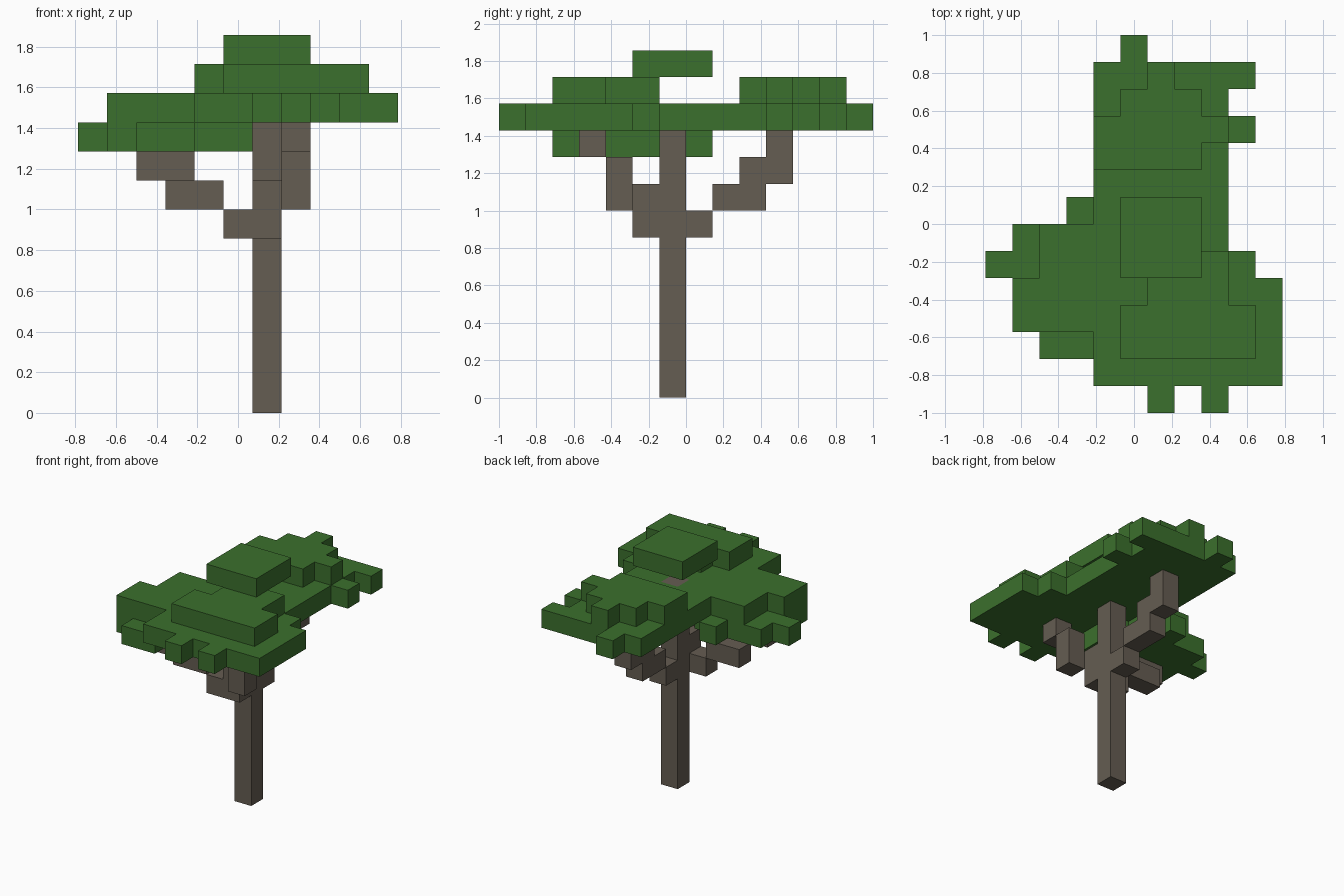
import bpy
import bmesh
import math
from mathutils import Vector

default_cube = bpy.data.objects.get("Cube")
if default_cube:
    bpy.data.objects.remove(default_cube, do_unlink=True)

BLOCK = 1 / 7
ORIGIN = Vector((-5.5, -7, 0))  # grid corner, in blocks


def make_material(name, colour):
    material = bpy.data.materials.new(name)
    material.use_nodes = True
    material.diffuse_color = colour
    material.node_tree.nodes["Principled BSDF"].inputs["Base Color"].default_value = colour
    return material


bark = make_material("grey_brown_bark", (0.130, 0.109, 0.084, 1))
leaf = make_material("leaf_green", (0.044, 0.162, 0.026, 1))


def build_blocks(name, cells, material):
    """Make one closed shell around a set of grid cells."""
    cells = set(cells)
    bm = bmesh.new()
    for cell in cells:
        centre = Vector(cell) + Vector((0.5, 0.5, 0.5)) + ORIGIN
        for axis in range(3):
            for side in (-1, 1):
                neighbour = list(cell)
                neighbour[axis] += side
                if tuple(neighbour) in cells:
                    continue
                normal, u = Vector(), Vector()
                normal[axis] = side
                u[(axis + 1) % 3] = 1
                v = normal.cross(u)
                corners = (-u - v, u - v, u + v, v - u)
                bm.faces.new([bm.verts.new((centre + (normal + c) / 2) * BLOCK)
                              for c in corners])
    bmesh.ops.remove_doubles(bm, verts=bm.verts, dist=BLOCK / 100)
    # Merge coplanar squares into large clean faces
    bmesh.ops.dissolve_limit(bm, angle_limit=math.radians(1),
                             verts=bm.verts, edges=bm.edges)
    mesh = bpy.data.meshes.new(name)
    bm.to_mesh(mesh)
    bm.free()
    mesh.materials.append(material)
    obj = bpy.data.objects.new(name, mesh)
    bpy.context.collection.objects.link(obj)
    return obj


def column(x, y, bottom, top):
    return [(x, y, z) for z in range(bottom, top + 1)]


def leaf_layer(z, first_row, spans):
    """Each span gives the first and last block of one row, front to back."""
    return [(x, first_row + n, z)
            for n, (start, end) in enumerate(spans)
            for x in range(start, end + 1)]


# Trunk and the three stepped branches
build_blocks("trunk", column(6, 6, 0, 10), bark)
build_blocks("front_branch",
             column(6, 5, 6, 7) + column(7, 4, 7, 8) + column(7, 3, 9, 9), bark)
build_blocks("right_branch",
             [(5, 5, 6), (4, 5, 7), (3, 5, 7), (3, 4, 8), (2, 4, 8)], bark)
build_blocks("back_branch",
             [(6, 7, 6), (6, 8, 7), (6, 9, 7), (6, 9, 8)] + column(6, 10, 8, 9), bark)

# Lower leaf clump on the right, and the broad canopy above it
lower = leaf_layer(9, 2, [(2, 3), (1, 5), (1, 5), (0, 5), (1, 4), (3, 3)])
canopy = leaf_layer(10, 1, [(4, 10), (4, 10), (1, 10), (1, 10), (2, 9), (2, 8),
                            (4, 8), (4, 8), (4, 8), (4, 9), (4, 8), (4, 9), (5, 5)])
canopy += [(6, 0, 10), (8, 0, 10)]
canopy.remove((6, 6, 10))  # the trunk passes through here
build_blocks("main_canopy", lower + canopy, leaf)

# Raised clumps and the floating crown
build_blocks("front_leaf_clump",
             leaf_layer(11, 2, [(5, 9), (5, 9), (6, 8), (7, 8)]), leaf)
build_blocks("back_leaf_clump",
             leaf_layer(11, 9, [(4, 7), (4, 8), (5, 7), (6, 6)]), leaf)
build_blocks("crown", leaf_layer(12, 5, [(5, 7)] * 3), leaf)
